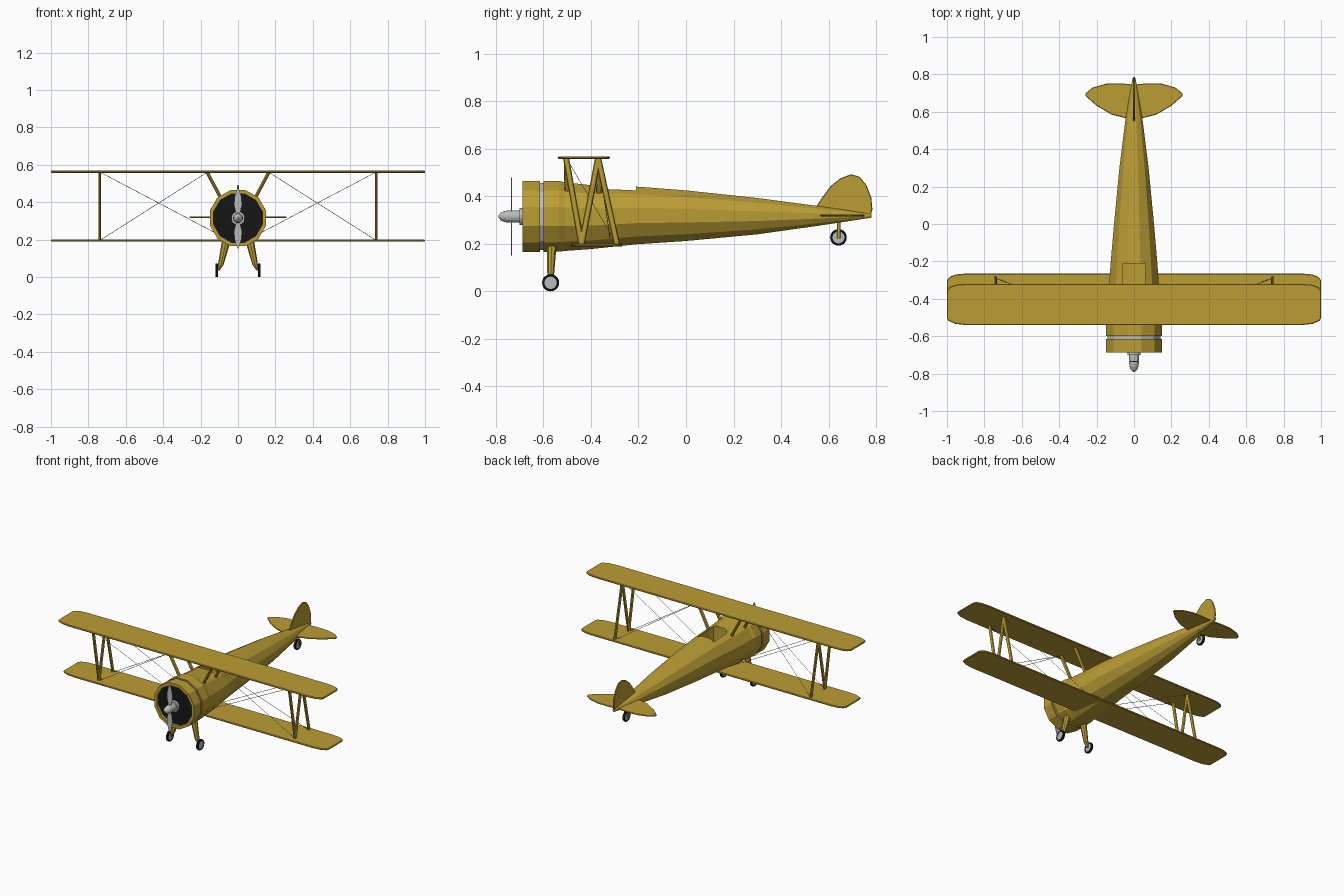
import bpy, bmesh, math
from mathutils import Vector

if "Cube" in bpy.data.objects:
    bpy.data.objects.remove(bpy.data.objects["Cube"])


def material(name, rgb):
    m = bpy.data.materials.new(name)
    m.diffuse_color = (*rgb, 1)
    m.use_nodes = True
    m.node_tree.nodes["Principled BSDF"].inputs["Base Color"].default_value = m.diffuse_color
    return m


GOLD = material("gold_paint", (0.5, 0.34, 0.035))
BLACK = material("black", (0.008, 0.008, 0.008))
SILVER = material("silver", (0.5, 0.5, 0.5))
ZC = 0.315  # thrust line height


def finish(bm, name, mat):
    bmesh.ops.recalc_face_normals(bm, faces=bm.faces)
    me = bpy.data.meshes.new(name)
    bm.to_mesh(me)
    bm.free()
    ob = bpy.data.objects.new(name, me)
    bpy.context.collection.objects.link(ob)
    me.materials.append(mat)
    return ob


def loft(name, rings, mat, closed=False):
    """Skin rings of points; closed joins last ring to first, else ends are capped."""
    bm = bmesh.new()
    rows = [[bm.verts.new(p) for p in r] for r in rings]
    pairs = list(zip(rows, rows[1:])) + ([(rows[-1], rows[0])] if closed else [])
    for a, b in pairs:
        n = len(a)
        for i in range(n):
            bm.faces.new((a[i], a[(i + 1) % n], b[(i + 1) % n], b[i]))
    if not closed:
        bm.faces.new(rows[0])
        bm.faces.new(rows[-1])
    return finish(bm, name, mat)


def hoop(y, half_w, low, high, n=12):
    """Flat-topped polygon section across the fuselage."""
    k = 1 / math.cos(math.pi / n)
    mid, half_h = (low + high) / 2, (high - low) / 2
    return [(half_w * k * math.cos((i + .5) * math.tau / n), y,
             mid + half_h * k * math.sin((i + .5) * math.tau / n)) for i in range(n)]


def ring(y, r, n=12):
    return hoop(y, r, ZC - r, ZC + r, n)


def strut(name, a, b, size_a, size_b=None, n=8):
    """Upright strut with an oval level cross-section (half x, half y)."""
    def oval(p, s):
        return [(p[0] + s[0] * math.cos(i * math.tau / n),
                 p[1] + s[1] * math.sin(i * math.tau / n), p[2]) for i in range(n)]
    return loft(name, [oval(a, size_a), oval(b, size_b or size_a)], GOLD)


def wire(name, a, b):
    cu = bpy.data.curves.new(name, 'CURVE')
    cu.dimensions = '3D'
    cu.bevel_depth = 0.0014
    cu.bevel_resolution = 0
    sp = cu.splines.new('POLY')
    sp.points.add(1)
    sp.points[0].co, sp.points[1].co = (*a, 1), (*b, 1)
    ob = bpy.data.objects.new(name, cu)
    bpy.context.collection.objects.link(ob)
    cu.materials.append(SILVER)


def plate(name, outline, place, thick, mat, bevel=0.0):
    """Flat slab; place(u, v, t) maps outline and thickness to 3D."""
    ob = loft(name, [[place(u, v, t) for u, v in outline]
                     for t in (-thick / 2, thick / 2)], mat)
    if bevel:
        m = ob.modifiers.new("edge", 'BEVEL')
        m.width = bevel
        m.segments = 1
    return ob


def mirrored(half):
    return half + [(-x, y) for x, y in reversed(half) if x > 0]


# Fuselage with an open cockpit
sections = [(-.60, .15, .165, .465), (-.535, .15, .167, .465), (-.51, .143, .17, .459),
            (-.40, .138, .178, .447), (-.21, .125, .198, .441), (0, .107, .212, .425),
            (.3, .078, .24, .393), (.55, .047, .275, .36), (.78, .008, .310, .326)]
fuselage = loft("fuselage", [hoop(*s) for s in sections], GOLD)
pit = [(-.062, -.34), (-.05, -.37), (.05, -.37), (.062, -.34), (.062, -.21), (-.062, -.21)]
cutter = plate("cockpit_cutter", pit, lambda x, y, t: (x, y, .43 + t), .2, GOLD)
cutter.hide_render = True
cutter.hide_viewport = True
cut = fuselage.modifiers.new("cockpit", 'BOOLEAN')
cut.operation = 'DIFFERENCE'
cut.solver = 'EXACT'
cut.object = cutter

# Engine cowling, silver band and dark intake
loft("cowling", [ring(-.615, .15), ring(-.688, .15), ring(-.688, .13), ring(-.615, .13)],
     GOLD, closed=True)
loft("cowling_band", [ring(-.63, .141), ring(-.59, .141)], SILVER)
loft("engine_face", [ring(-.67, .131), ring(-.635, .131)], BLACK)

# Propeller
loft("propeller_hub", [ring(y, r, 16) for y, r in
     ((-.66, .026), (-.745, .026), (-.765, .023), (-.78, .016), (-.79, .005))], SILVER)
loft("propeller_collar", [ring(-.70, .036, 16), ring(-.68, .036, 16)], SILVER)
blade = [(-.008, 0), (-.012, .03), (-.021, .07), (-.019, .11), (-.008, .15), (0, .165),
         (.008, .15), (.019, .11), (.021, .07), (.012, .03), (.008, 0)]
for s, label in ((1, "upper"), (-1, "lower")):
    plate("propeller_blade_" + label, blade,
          lambda x, z, t: (x * s, -.735 + t, ZC + z * s), .003, SILVER)

# Wings
wing = mirrored([(.9, -.11), (.955, -.104), (.992, -.088), (1, -.075), (1, .075),
                 (.985, .093), (.955, .105), (.9, .11)])
for label, y, z in (("upper", -.43, .563), ("lower", -.375, .195)):
    plate(label + "_wing", wing, lambda u, v, t: (u, y + v, z + t), .011, GOLD, .004)

# Tail surfaces
tail = mirrored([(0, .56), (.05, .567), (.12, .585), (.2, .632), (.26, .685), (.258, .7),
                 (.22, .73), (.15, .75), (.07, .752), (0, .745)])
plate("tailplane", tail, lambda x, y, t: (x, y, .32 + t), .008, GOLD, .003)
fin = [(.545, .352), (.575, .398), (.61, .444), (.65, .476), (.695, .493), (.73, .483),
       (.76, .447), (.78, .395), (.785, .345), (.775, .312), (.7, .31)]
plate("fin", fin, lambda y, z, t: (t, y, z), .01, GOLD, .003)


# Wheel: tyre tube plus hub disc
def wheel(name, x, y, z, r):
    def disc(px, pr):
        return [(px, y + pr * math.cos(i * math.tau / 20),
                 z + pr * math.sin(i * math.tau / 20)) for i in range(20)]
    w = .0075
    loft(name + "_tyre", [disc(x - w, r * .72), disc(x - w, r * .94), disc(x - w * .6, r),
                          disc(x + w * .6, r), disc(x + w, r * .94), disc(x + w, r * .72)],
         BLACK, closed=True)
    loft(name + "_hub", [disc(x - w * .8, r * .73), disc(x + w * .8, r * .73)], SILVER)


# Struts, wires and landing gear on both sides
for s, side in ((1, "left"), (-1, "right")):
    front_low, rear_low = Vector((.74 * s, -.44, .195)), Vector((.74 * s, -.29, .195))
    front_top, rear_top = Vector((.74 * s, -.505, .562)), Vector((.74 * s, -.37, .562))
    for label, a, b in (("front", front_low, front_top), ("rear", rear_low, rear_top),
                        ("diagonal", front_low, rear_top)):
        strut(f"wing_strut_{label}_{side}", a, b, (.007, .013))
    for label, y in (("front", -.503), ("rear", -.37)):
        top = (.165 * s, y, .56)
        strut(f"cabane_strut_{label}_{side}", (.08 * s, y + .004, .40), top, (.01, .012))
    for i, (a, b) in enumerate((((.165 * s, -.503, .56), front_low),
                                ((.165 * s, -.503, .56), rear_low),
                                ((.1 * s, -.43, .225), front_top),
                                ((.1 * s, -.32, .225), rear_top))):
        wire(f"bracing_wire_{i + 1}_{side}", a, b)
    strut("gear_leg_" + side, (.06 * s, -.565, .205), (.092 * s, -.57, .065),
          (.024, .021), (.015, .014))
    strut("gear_foot_" + side, (.092 * s, -.57, .066), (.106 * s, -.57, .034),
          (.015, .014), (.006, .006))
    wheel("main_wheel_" + side, .114 * s, -.57, .036, .036)

# Tail wheel and its forked strut
for s, side in ((1, "left"), (-1, "right")):
    strut("tail_fork_" + side, (.011 * s, .643, .222), (.009 * s, .643, .3), (.003, .007))
wheel("tail_wheel", 0, .642, .227, .035)
